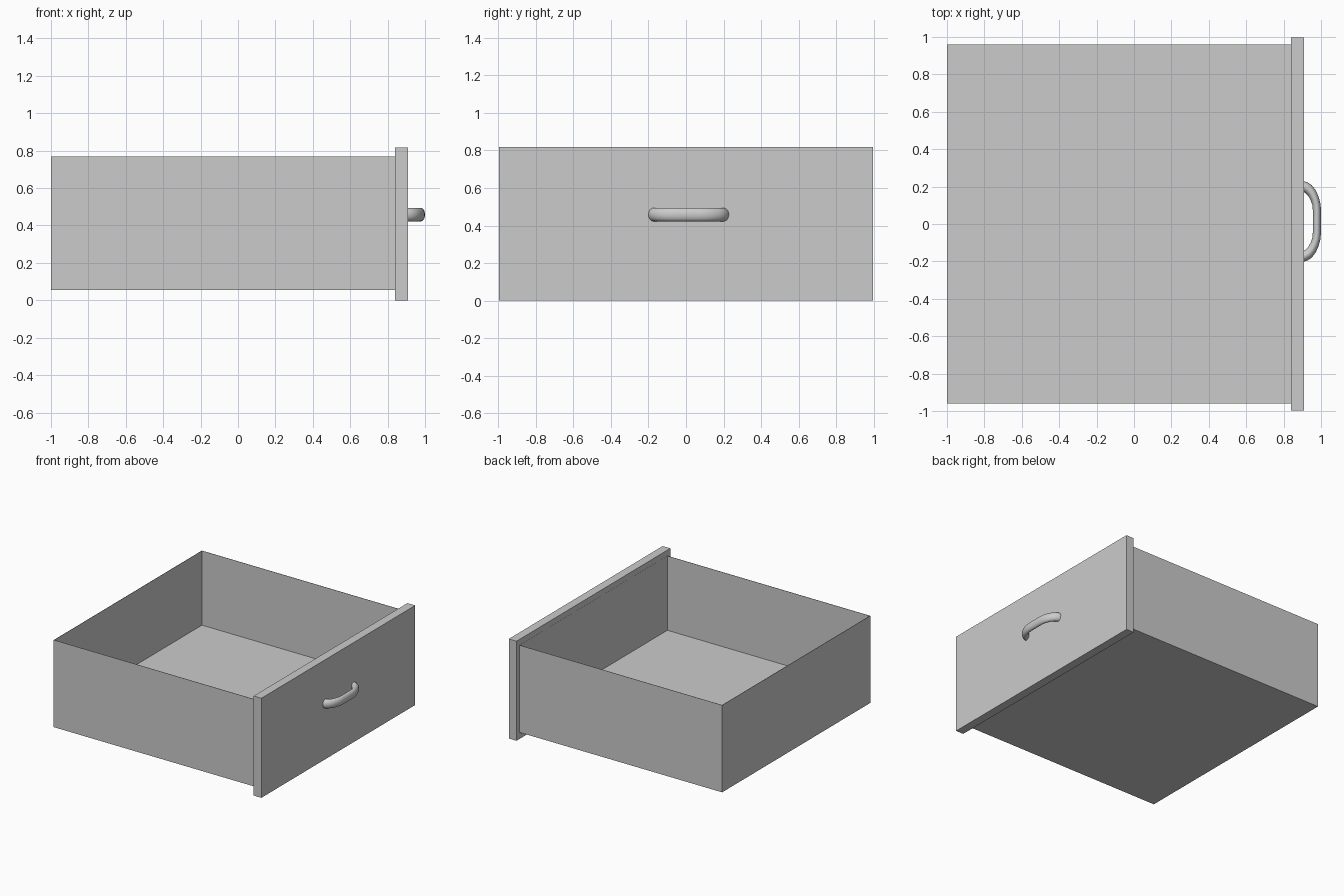
import bpy, bmesh, math
from mathutils import Vector

if "Cube" in bpy.data.objects:
    bpy.data.objects.remove(bpy.data.objects["Cube"])


def add_object(name, bm):
    bmesh.ops.recalc_face_normals(bm, faces=bm.faces)
    mesh = bpy.data.meshes.new(name)
    bm.to_mesh(mesh)
    bm.free()
    obj = bpy.data.objects.new(name, mesh)
    bpy.context.collection.objects.link(obj)
    return obj


def block(lo, hi):
    bm = bmesh.new()
    bmesh.ops.create_cube(bm, size=1)
    lo, hi = Vector(lo), Vector(hi)
    for v in bm.verts:
        v.co = (lo + hi) / 2 + v.co * (hi - lo)
    return bm


# Drawer tray: very thin walls around a raised inner floor
WALL, FLOOR_Z = 0.004, 0.16
bm = block((-1, -0.96, 0.055), (0.842, 0.96, 0.77))
top = max(bm.faces, key=lambda f: f.calc_center_median().z)
bmesh.ops.inset_individual(bm, faces=[top], thickness=WALL)
floor = bmesh.ops.extrude_discrete_faces(bm, faces=[top])["faces"][0]
for v in floor.verts:
    v.co.z = FLOOR_Z
add_object("drawer_tray", bm)

# Front panel, overlapping the tray on every side
add_object("front_panel", block((0.84, -0.997, 0), (0.91, 0.997, 0.817)))

# Bow handle: oval section swept along a mirrored path (x, y, half thickness)
half = [(0.90, 0.188, 0.028), (0.915, 0.184, 0.028), (0.933, 0.173, 0.027),
        (0.951, 0.152, 0.025), (0.966, 0.122, 0.023), (0.975, 0.092, 0.022),
        (0.978, 0.06, 0.022)]
path = half + [(x, -y, t) for x, y, t in reversed(half)]
CENTRE_Y, CENTRE_Z, HALF_H, SIDES = 0.014, 0.458, 0.036, 20
bm = bmesh.new()
rings = []
for i, (x, y, t) in enumerate(path):
    a, b = path[max(i - 1, 0)], path[min(i + 1, len(path) - 1)]
    d = Vector((b[0] - a[0], b[1] - a[1], 0)).normalized()
    side = Vector((-d.y, d.x, 0))
    ring = []
    for k in range(SIDES):
        ang = math.tau * k / SIDES
        offset = side * t * math.cos(ang) + Vector((0, 0, HALF_H * math.sin(ang)))
        ring.append(bm.verts.new(Vector((x, y + CENTRE_Y, CENTRE_Z)) + offset))
    rings.append(ring)
for r, s in zip(rings, rings[1:]):
    for k in range(SIDES):
        n = (k + 1) % SIDES
        bm.faces.new((r[k], r[n], s[n], s[k]))
bm.faces.new(rings[0])
bm.faces.new(rings[-1])
handle = add_object("handle", bm)
bpy.context.view_layer.objects.active = handle
handle.select_set(True)
bpy.ops.object.shade_smooth_by_angle(angle=math.radians(40))
